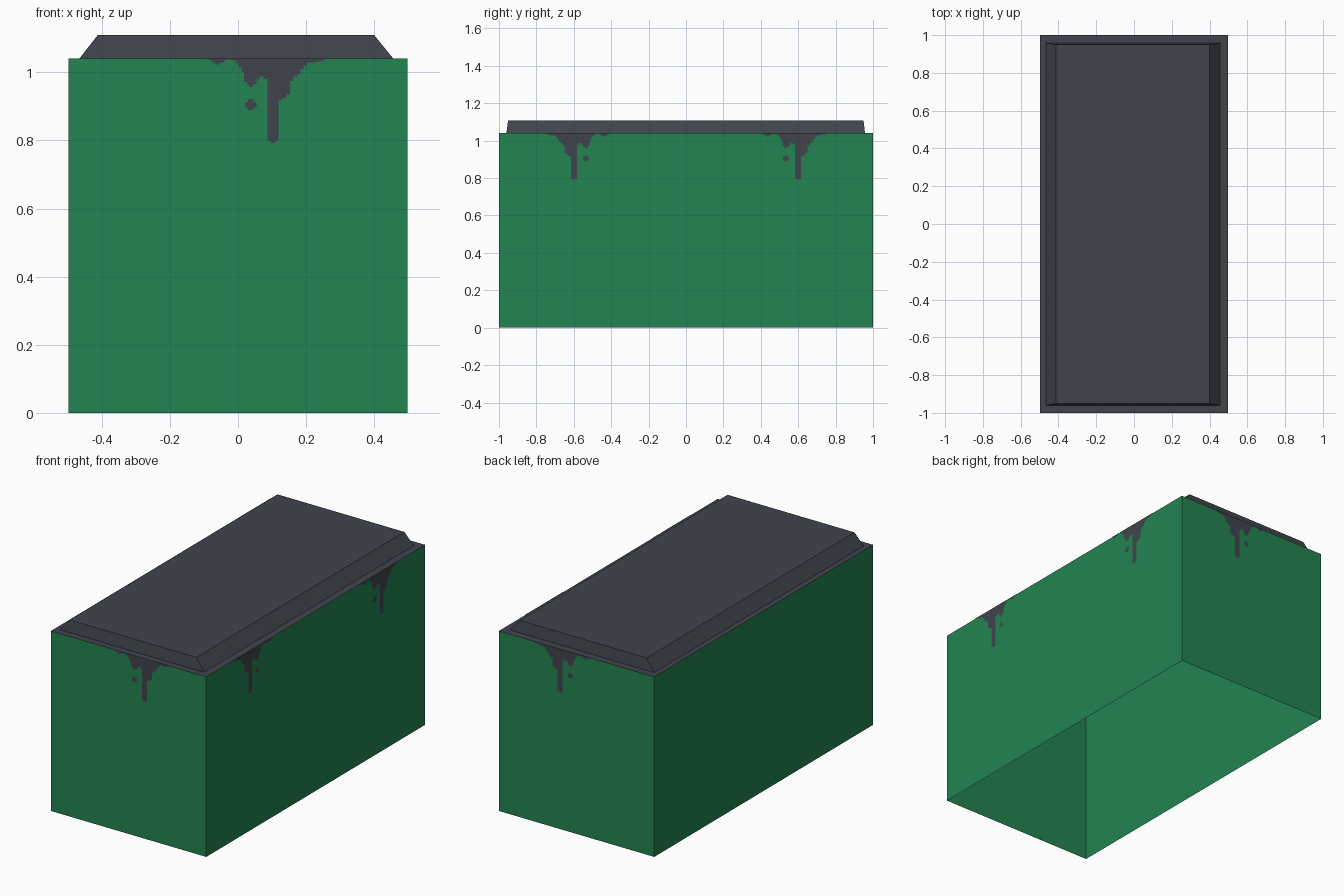
import bpy

if "Cube" in bpy.data.objects:
    bpy.data.objects.remove(bpy.data.objects["Cube"])

HX, HY, TOP = 0.497, 1.0, 1.041   # half sizes and height of the box


def material(name, rgb):
    m = bpy.data.materials.new(name)
    m.diffuse_color = (*rgb, 1.0)
    m.use_nodes = True
    m.node_tree.nodes["Principled BSDF"].inputs["Base Color"].default_value = m.diffuse_color
    return m


GREEN = material("green", (0.0168, 0.231, 0.0823))
GREY = material("dark grey", (0.051, 0.058, 0.072))


def make(name, verts, faces, mats, indices=None):
    mesh = bpy.data.meshes.new(name)
    mesh.from_pydata(verts, [], faces)
    for m in mats:
        mesh.materials.append(m)
    if indices:
        for poly, i in zip(mesh.polygons, indices):
            poly.material_index = i
    obj = bpy.data.objects.new(name, mesh)
    bpy.context.collection.objects.link(obj)
    return obj


def rect(x0, x1, y0, y1, z):
    return [(x0, y0, z), (x1, y0, z), (x1, y1, z), (x0, y1, z)]


SIDES = [(i, (i + 1) % 4, (i + 1) % 4 + 4, i + 4) for i in range(4)]
CAPPED = SIDES + [(4, 5, 6, 7)]

# box body: four green walls, dark deck, open underneath
make("box_body", rect(-HX, HX, -HY, HY, 0) + rect(-HX, HX, -HY, HY, TOP),
     CAPPED, [GREEN, GREY], [0, 0, 0, 0, 1])

# raised lid with sloping edges
make("sloped_lid", rect(-0.465, 0.455, -0.96, 0.957, TOP)
     + rect(-0.412, 0.400, -0.951, 0.949, 1.109), CAPPED, [GREY])

# stepped drip outline: (start of column, bottom height)
STEPS = [(-.193, 1.036), (-.181, 1.029), (-.172, 1.023), (-.157, 1.029),
         (-.143, 1.036), (-.131, 1.040), (-.125, 1.034), (-.110, 1.025),
         (-.101, 1.016), (-.093, .999), (-.085, .972), (-.075, .963),
         (-.069, .957), (-.059, .965), (-.049, .978), (-.040, .987),
         (-.028, .980), (-.016, .798), (-.007, .792), (.007, .798),
         (.016, .919), (.028, .925), (.040, .934), (.049, .975),
         (.060, .987), (.072, .995), (.081, 1.010), (.090, 1.019),
         (.099, 1.028), (.131, 1.032), (.146, 1.038), (.157, TOP)]
COLUMNS = [(a[0], b[0], a[1], TOP) for a, b in zip(STEPS, STEPS[1:])]
# loose drop beside the main run, as three columns
COLUMNS += [(-.081, -.073, .897, .913), (-.073, -.057, .889, .921),
            (-.057, -.049, .897, .913)]


def drip(name, place, flip):
    """Thin painted drip; place maps (u, z) onto a wall."""
    verts, faces = [], []
    for u0, u1, z0, z1 in COLUMNS:
        n = len(verts)
        verts += [place(u0, z0), place(u1, z0), place(u1, z1), place(u0, z1)]
        quad = (n, n + 1, n + 2, n + 3)
        faces.append(quad[::-1] if flip else quad)
    make(name, verts, faces, [GREY])


GAP = 0.002
# one drip on the front and back, two mirrored drips on the right side
for s, end in ((-1, "front"), (1, "back")):
    drip(end + "_drip", lambda u, z: (0.103 + u, s * (HY + GAP), z), s > 0)
    drip("right_drip_" + end, lambda u, z: (HX + GAP, s * (0.6 + u), z), s < 0)
